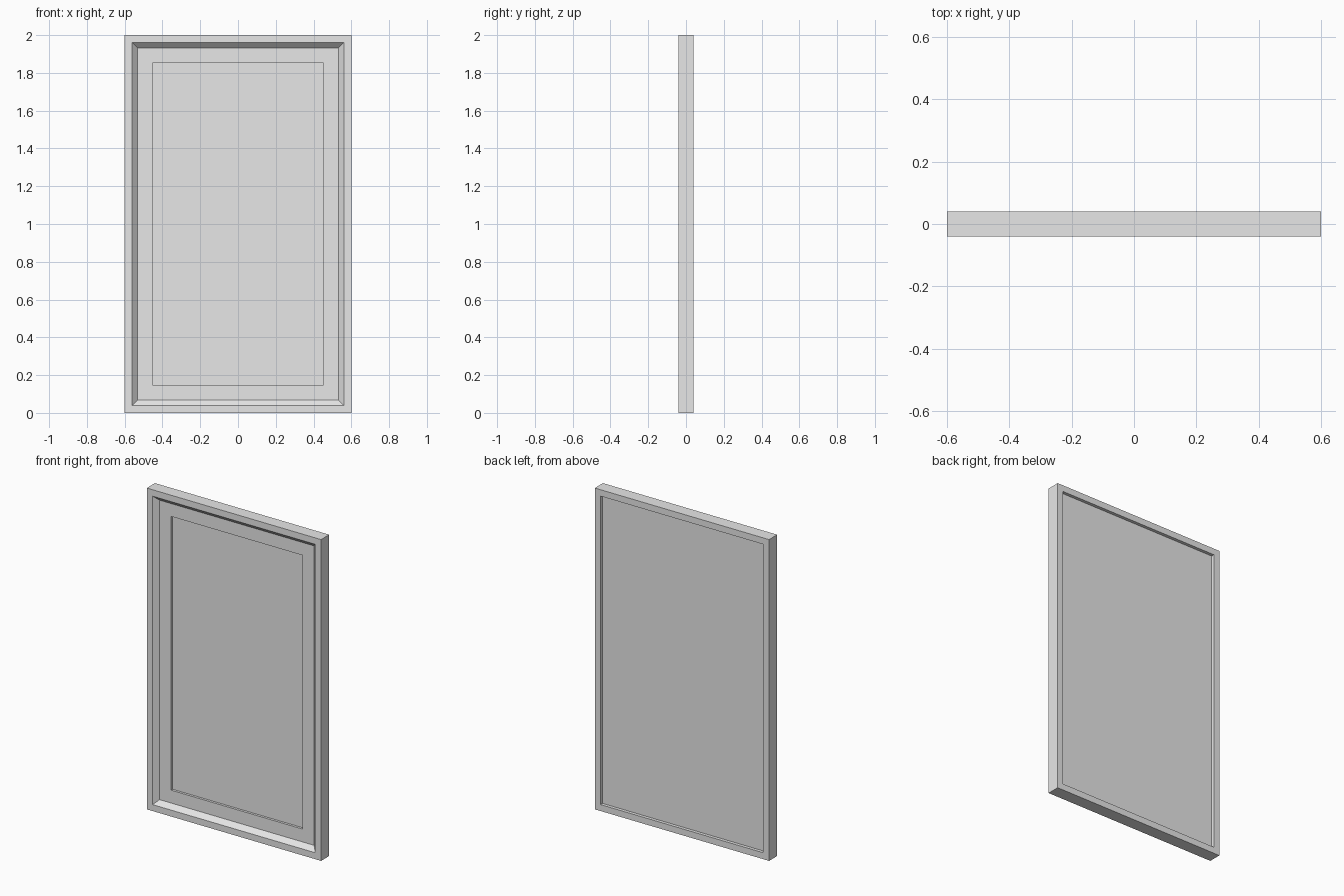
import bpy
import bmesh

cube = bpy.data.objects.get("Cube")
if cube:
    bpy.data.objects.remove(cube, do_unlink=True)

grey = bpy.data.materials.new("light grey")
grey.use_nodes = True
colour = (0.8, 0.8, 0.8, 1)
grey.diffuse_color = colour
grey.node_tree.nodes["Principled BSDF"].inputs["Base Color"].default_value = colour

WIDTH, HEIGHT = 1.2, 2.0


def ring_sweep(name, profile, closed=True, cap=False):
    """Join mitred rectangles; each profile point is (inset from edge, y)."""
    bm = bmesh.new()
    rings = []
    for inset, y in profile:
        x, low, high = WIDTH / 2 - inset, inset, HEIGHT - inset
        rings.append([bm.verts.new((px, y, pz)) for px, pz in
                      ((-x, low), (x, low), (x, high), (-x, high))])
    pairs = list(zip(rings, rings[1:]))
    if closed:
        pairs.append((rings[-1], rings[0]))
    for a, b in pairs:
        for i in range(4):
            j = (i + 1) % 4
            bm.faces.new((a[i], a[j], b[j], b[i]))
    if cap:
        bm.faces.new(rings[0])
        bm.faces.new(rings[-1])
    bmesh.ops.recalc_face_normals(bm, faces=bm.faces)
    mesh = bpy.data.meshes.new(name)
    bm.to_mesh(mesh)
    bm.free()
    mesh.materials.append(grey)
    obj = bpy.data.objects.new(name, mesh)
    bpy.context.collection.objects.link(obj)
    return obj


# Outer moulding: sloped inner lip at the front, square rebate at the back
ring_sweep("frame", [(0, -0.04), (0.04, -0.04), (0.068, -0.012),
                     (0.068, 0.02), (0.04, 0.02), (0.04, 0.04), (0, 0.04)])

# Recessed border, picture panel and backing as one stepped solid
ring_sweep("mount_and_panel", [(0.148, 0.003), (0.148, -0.012),
                               (0.068, -0.012), (0.068, 0.02),
                               (0.04, 0.02)], closed=False, cap=True)
